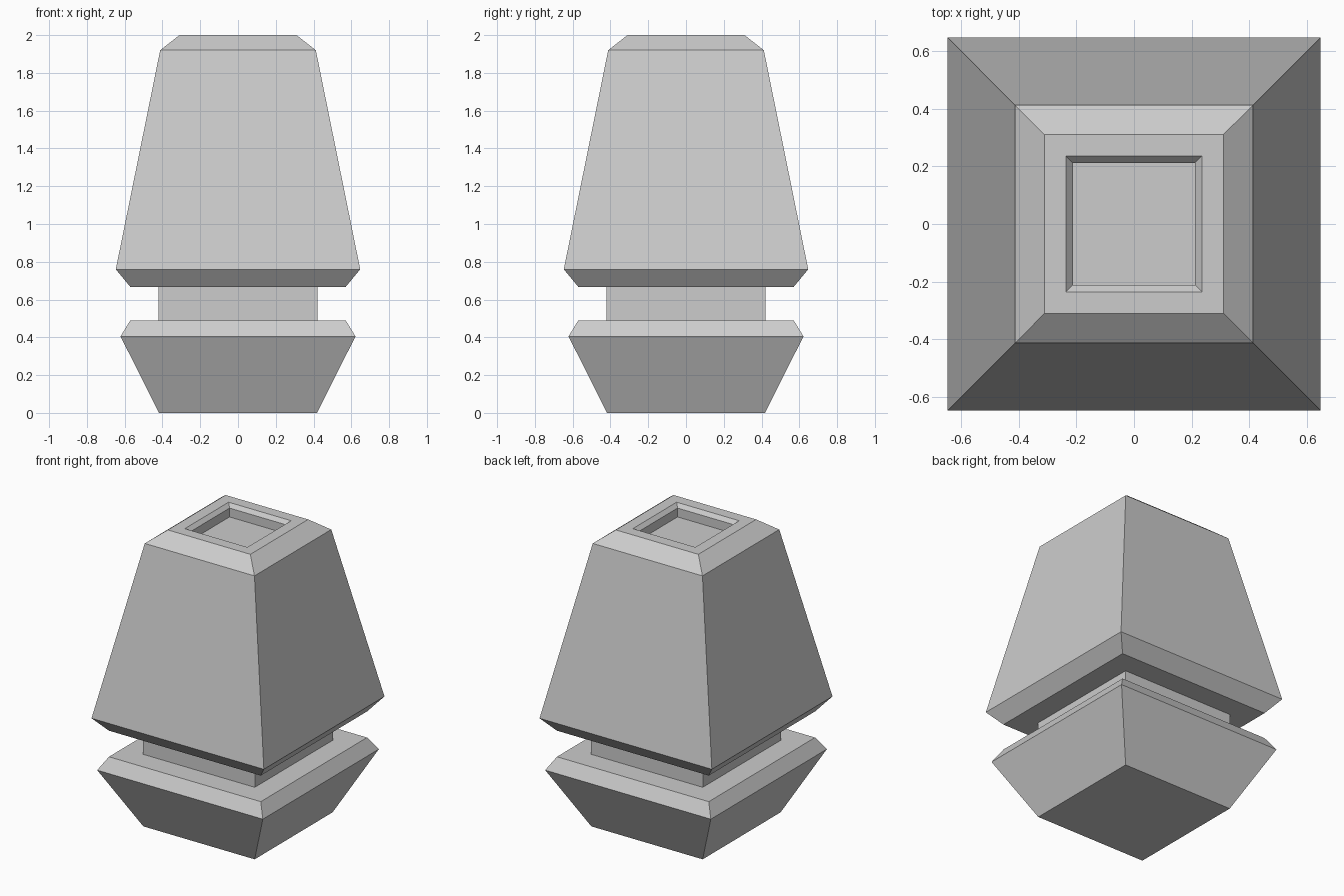
import bpy
import bmesh

# Remove the default cube
cube = bpy.data.objects.get("Cube")
if cube:
    bpy.data.objects.remove(cube, do_unlink=True)

# Single plain grey
grey = bpy.data.materials.new("light_grey")
grey.use_nodes = True
COLOUR = (0.604, 0.604, 0.604, 1.0)
grey.diffuse_color = COLOUR
bsdf = next(n for n in grey.node_tree.nodes if n.type == "BSDF_PRINCIPLED")
bsdf.inputs["Base Color"].default_value = COLOUR


def square_loft(name, profile, cap_start=True, cap_end=True):
    """Stack square rings given as (half width, height) and skin them."""
    bm = bmesh.new()
    rings = []
    for half, z in profile:
        corners = ((-half, -half), (half, -half), (half, half), (-half, half))
        rings.append([bm.verts.new((x, y, z)) for x, y in corners])
    for low, high in zip(rings, rings[1:]):
        for i in range(4):
            j = (i + 1) % 4
            bm.faces.new((low[i], low[j], high[j], high[i]))
    if cap_start:
        bm.faces.new(rings[0][::-1])
    if cap_end:
        bm.faces.new(rings[-1])
    bmesh.ops.recalc_face_normals(bm, faces=bm.faces)
    mesh = bpy.data.meshes.new(name)
    bm.to_mesh(mesh)
    bm.free()
    mesh.materials.append(grey)
    obj = bpy.data.objects.new(name, mesh)
    bpy.context.collection.objects.link(obj)
    return obj


# Flared foot with a chamfered upper edge
square_loft("foot", [(0.418, 0), (0.622, 0.405), (0.57, 0.49)])

# Narrow neck, open where it meets the blocks
square_loft("neck", [(0.42, 0.49), (0.42, 0.667)], False, False)

# Tapered body: chamfers, rim, bevelled lip and sunken floor
square_loft("body", [
    (0.57, 0.667), (0.647, 0.76), (0.412, 1.92), (0.31, 2.0),
    (0.235, 2.0), (0.212, 1.975), (0.212, 1.915),
])
